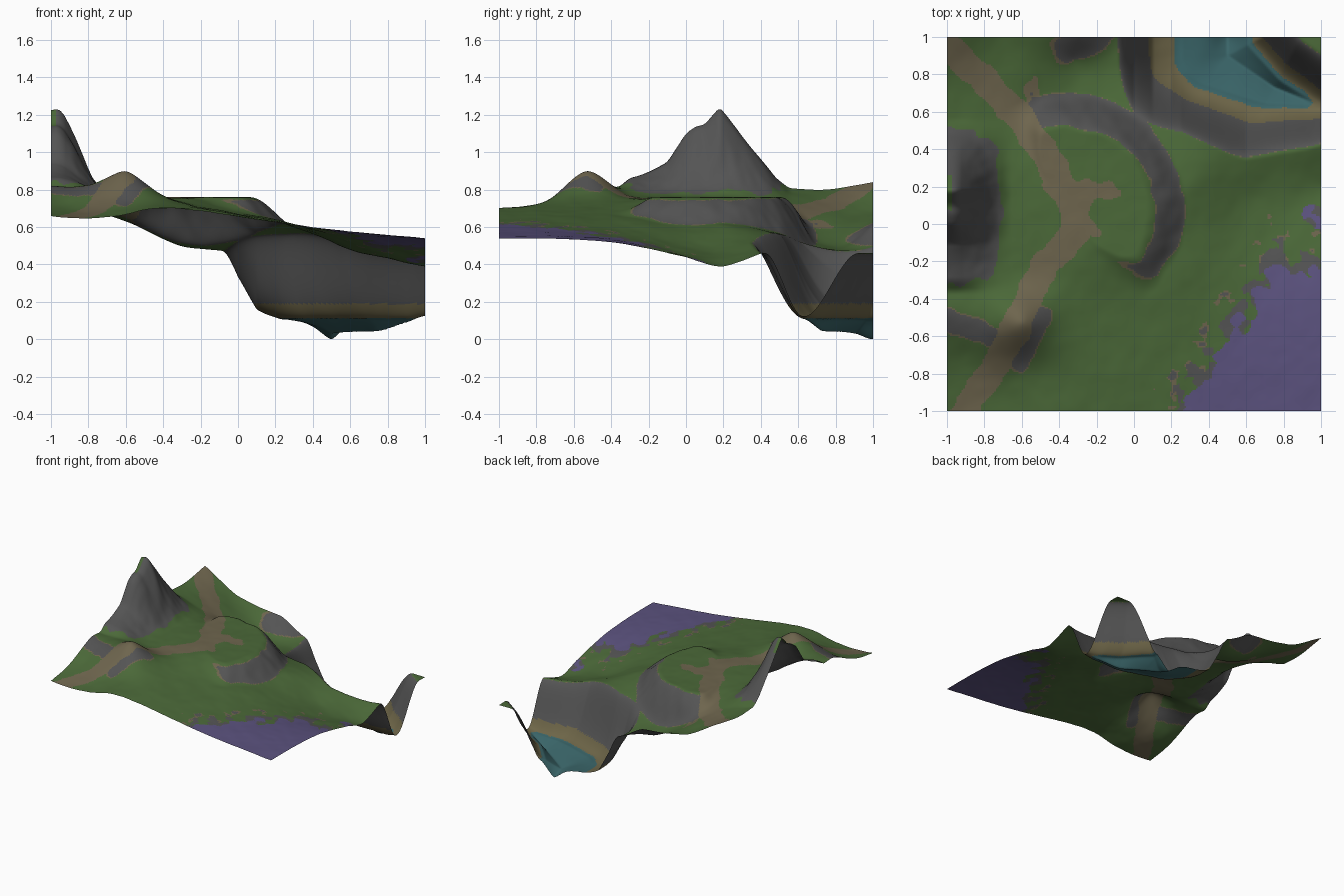
import bpy, bmesh, math
from mathutils import Vector, noise

cube = bpy.data.objects.get("Cube")
if cube:
    bpy.data.objects.remove(cube)

STEPS = 230          # grid cells along each side


# ---------- helpers ----------
def smooth(a, b, t):
    t = min(1, max(0, (t - a) / (b - a)))
    return t * t * (3 - 2 * t)


def profile(t, pts):
    """Piecewise linear profile through (t, value) points."""
    if t <= pts[0][0]:
        return pts[0][1]
    for (a, va), (b, vb) in zip(pts, pts[1:]):
        if t <= b:
            return va + (vb - va) * (t - a) / (b - a)
    return pts[-1][1]


def path_distance(x, y, path):
    """Distance to a polyline, and on which side of it the point lies."""
    best, side = 9, 1
    for (ax, ay), (bx, by) in zip(path, path[1:]):
        dx, dy = bx - ax, by - ay
        t = ((x - ax) * dx + (y - ay) * dy) / (dx * dx + dy * dy)
        t = min(1, max(0, t))
        d = math.hypot(x - ax - t * dx, y - ay - t * dy)
        if d < best:
            best, side = d, dx * (y - ay) - dy * (x - ax)
    return best, side


def rough(x, y, scale, seed=0):
    p = Vector((x * scale, y * scale, seed))
    return noise.noise(p) + 0.5 * noise.noise(p * 2.1)


# ---------- rolling land: a thin plate through a few landmarks ----------
landmarks = [
    (-1, -1, .66), (-.65, -1, .66), (-.45, -1, .7), (.3, -1, .61), (1, -1, .54),
    (0, -.65, .67), (.4, -.4, .59), (1, -.4, .52), (.25, -.3, .63),
    (1, 0, .44), (1, .2, .39), (1, .4, .46), (.6, .15, .48), (.6, .36, .52),
    (.3, .2, .61), (.3, 0, .6), (.1, .55, .55), (-.1, .77, .48),
    (-.32, .88, .52), (-.3, 1, .61), (-.1, 1, .5), (-.65, .77, .66),
    (-.72, 1, .68), (-1, 1, .84), (-1, .7, .8), (-.8, .4, .78),
    (-.7, 0, .78), (-1, -.25, .8), (-1, -.47, .82), (-.78, -.48, .83),
    (-.6, -.53, .9), (-.42, -.53, .78), (-.6, -.74, .74), (-.9, -.7, .72),
    (-.62, -.32, .78), (1, 1, .46), (.85, 1, .46), (1, .85, .46)]


def kernel(x, y, px, py):
    r = (x - px) ** 2 + (y - py) ** 2
    return r * math.log(r) if r > 0 else 0


def solve(m):
    """Gauss-Jordan elimination of an augmented matrix."""
    n = len(m)
    for c in range(n):
        k = max(range(c, n), key=lambda r: abs(m[r][c]))
        m[c], m[k] = m[k], m[c]
        m[c] = [v / m[c][c] for v in m[c]]
        for r in range(n):
            f = m[r][c]
            if r != c and f:
                m[r] = [v - f * w for v, w in zip(m[r], m[c])]
    return [row[-1] for row in m]


rows = [[kernel(x, y, px, py) for px, py, _ in landmarks] + [1, x, y, z]
        for x, y, z in landmarks]
rows.append([1 for _ in landmarks] + [0] * 4)
rows.append([p[0] for p in landmarks] + [0] * 4)
rows.append([p[1] for p in landmarks] + [0] * 4)
weights = solve(rows)


def rolling_land(x, y):
    a, b, c = weights[-3:]
    return a + b * x + c * y + sum(
        w * kernel(x, y, px, py) for w, (px, py, _) in zip(weights, landmarks))


# ---------- plateau with a curved cliff ----------
def add_plateau(x, y, z):
    dx, dy = x + .35, y - .08
    r, angle = math.hypot(dx, dy), math.degrees(math.atan2(dy, dx))
    cliff = smooth(-60, -35, angle) * (1 - smooth(108, 130, angle))
    r += .015 * rough(x, y, 6) * cliff
    inside = 1 - smooth(.15 + .27 * cliff, .63, r)
    return z + (.76 - z) * inside


# ---------- mountain on the west edge ----------
ridge = [(-.36, 0), (-.3, .06), (-.2, .1), (-.1, .15), (0, .3), (.05, .33),
         (.1, .34), (.18, .43), (.22, .38), (.3, .27), (.4, .15), (.48, .05), (.55, 0)]
flank = [(-1, .95), (-.95, 1), (-.9, .8), (-.85, .55), (-.8, .32), (-.75, .12), (-.68, 0)]


def add_mountain(x, y, z):
    if x > -.65:
        return z
    h = sum(profile(y + k * .012, ridge) for k in (-1, 0, 1)) / 3
    f = sum(profile(x + k * .02, flank) for k in (-1, 0, 1)) / 3
    return z + h * f * (1 + .25 * rough(x, y, 9, 3) * (1 - f))


# ---------- lake basin along a bent axis ----------
lake_axis = [(.5, 1.2), (.5, .9), (.75, .73), (1, .63), (1.2, .58)]


def add_lake(x, y, z):
    d, side = path_distance(x, y, lake_axis)
    if side > 0:                                   # north-east bank
        bed = profile(x, [(.6, .11), (.8, .04), (1, .005)])
        rim = profile(x, [(.7, .36), (1, .27)])
    else:                                          # south-west bank
        bed = profile(x, [(.1, .33), (.2, .26), (.4, .19), (.6, .13), (.8, .06), (1, .005)])
        rim = profile(x, [(0, .59), (.25, .48), (.6, .42), (1, .21)])
    depth = .07 * max(0, 1 - d / bed) * (1 - smooth(.7, 1, x))
    dip = .04 * math.exp(-((x - .5) ** 2 + (y - 1) ** 2) / .006)
    floor = .109 - depth - dip + .018 * smooth(.9, 1, x)
    t = max(0, (d - bed) / (rim - bed))
    power = profile(x, [(.6, 1.25), (1, 1)])
    return floor + (z - floor) * smooth(0, 1, t ** power)


def height(x, y):
    z = rolling_land(x, y)
    z = add_plateau(x, y, z)
    z = add_mountain(x, y, z)
    z = add_lake(x, y, z)
    return z + .003 * rough(x, y, 7, 5)


# ---------- ground cover rules ----------
GRASS, ROCK, TRAIL, SAND, WATER, HEATHER = range(6)
trail = [(-1.05, 1), (-.8, .77), (-.62, .58), (-.46, .36), (-.38, .2), (-.32, .06),
         (-.3, -.04), (-.46, -.2), (-.57, -.4), (-.65, -.6), (-.77, -.8), (-.93, -1.05)]
clearing = [(-.42, .2), (-.14, .2), (-.33, .1), (-.18, -.06)]
hill_rocks = [[(-1.05, -.49), (-.88, -.55), (-.73, -.62)], [(-.5, -.49), (-.62, -.73)]]


def hill_ground(x, y, n):
    d = min(path_distance(x, y, p)[0] for p in hill_rocks) + .02 * n
    return ROCK if d < .055 else TRAIL if d < .063 else GRASS


def heath_ground(x, y, n):
    """Heather corner with a broken rocky fringe, or None outside it."""
    patch = rough(x, y, 12, 2)
    if math.hypot(x - .97, y - .04) < .065 + .03 * n:
        return HEATHER if n > 0 else ROCK
    edge = min(.83 * (x - .33) - .555 * (y + .85), x - .28)
    top = -.22 - y + .19 * math.exp(-((x - .73) / .07) ** 2)
    heath = min(edge, top) + .1 * n
    if heath > .015:
        return HEATHER
    if heath > -.055 and patch > -.2:
        return ROCK
    if heath > -.17 and patch > .33:
        return ROCK if patch > .5 else TRAIL
    return None


def ground(x, y, z, slope):
    if y > .3 and x > -.1 and z < .19:
        return WATER if z < .112 else SAND
    n = rough(x, y, 9, 8)
    if ((x + 1) / .29) ** 4 + ((y - .09) / .41) ** 4 < 1 + .4 * n:
        return GRASS if z > 1.14 and x < -.97 else ROCK
    if path_distance(x, y, trail)[0] < .073 + .02 * n:
        return TRAIL
    if path_distance(x, y, clearing)[0] < .035 + .07 * n:
        return TRAIL
    if x < -.3 and y < -.3:
        return hill_ground(x, y, n)
    if x < -.68:
        return GRASS
    heath = heath_ground(x, y, n)
    if heath is not None:
        return heath
    return ROCK if slope > .58 else TRAIL if slope > .53 else GRASS


# ---------- mesh ----------
bm = bmesh.new()
bmesh.ops.create_grid(bm, x_segments=STEPS, y_segments=STEPS, size=1)
for v in bm.verts:
    v.co.z = height(v.co.x, v.co.y)
lowest = min(v.co.z for v in bm.verts)
for v in bm.verts:
    v.co.z -= lowest
bm.normal_update()
for f in bm.faces:
    c, n = f.calc_center_median(), f.normal
    f.material_index = ground(c.x, c.y, c.z, math.hypot(n.x, n.y) / max(n.z, .01))
    f.smooth = True
mesh = bpy.data.meshes.new("terrain")
bm.to_mesh(mesh)
bm.free()

colours = {
    "grass green": (.07, .14, .04), "rock grey": (.088, .088, .088),
    "trail brown": (.155, .13, .075), "shore sand": (.155, .132, .065),
    "lake teal": (.042, .13, .14), "heather purple": (.105, .085, .21)}
for name, rgb in colours.items():
    mat = bpy.data.materials.new(name)
    mat.use_nodes = True
    mat.diffuse_color = (*rgb, 1)
    bsdf = mat.node_tree.nodes["Principled BSDF"]
    bsdf.inputs["Base Color"].default_value = (*rgb, 1)
    bsdf.inputs["Roughness"].default_value = .9
    mesh.materials.append(mat)

terrain = bpy.data.objects.new("terrain", mesh)
bpy.context.collection.objects.link(terrain)
